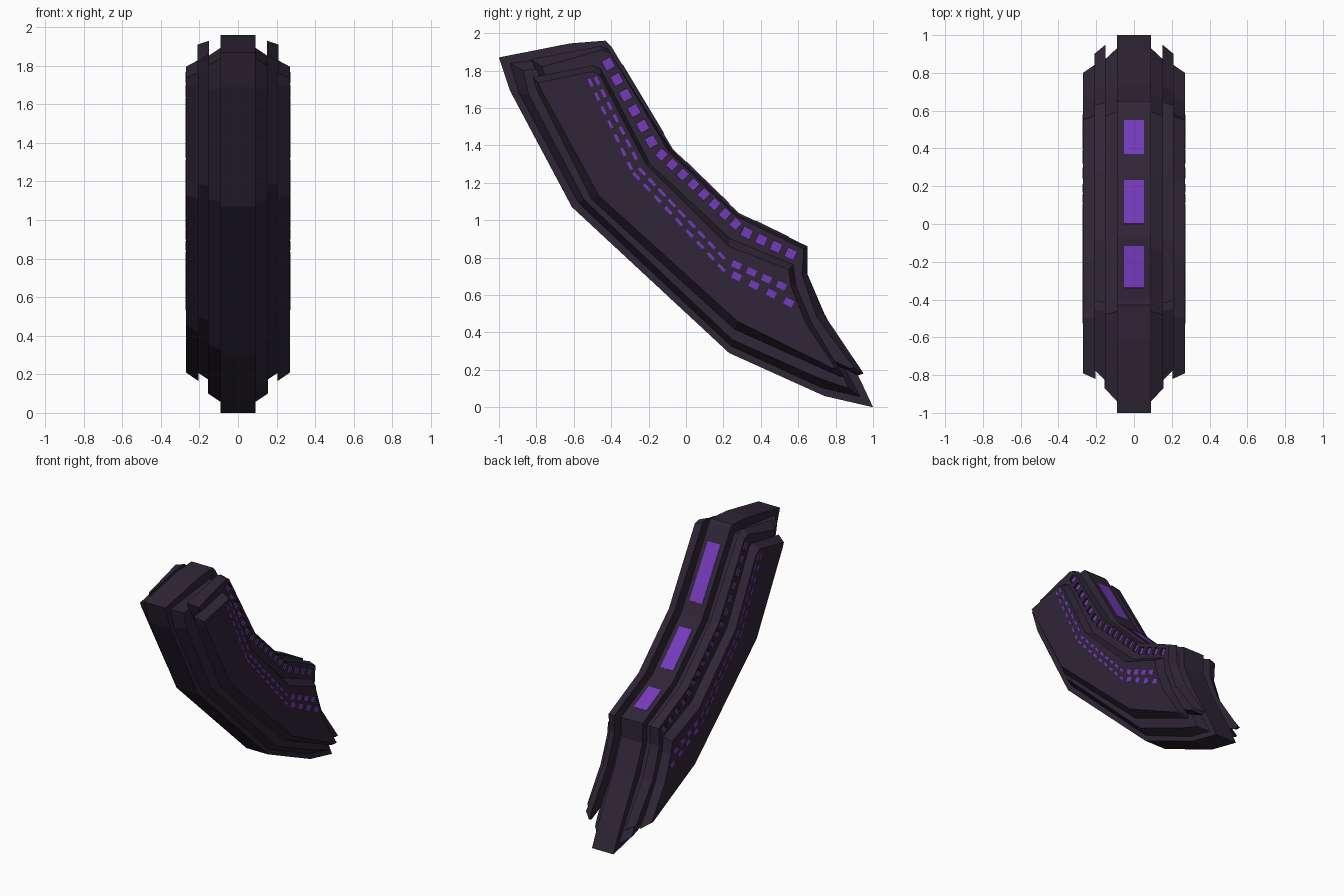
import bpy, bmesh
from mathutils import Vector as V

if "Cube" in bpy.data.objects:
    bpy.data.objects.remove(bpy.data.objects["Cube"])


def material(name, rgb):
    m = bpy.data.materials.new(name)
    m.diffuse_color = (*rgb, 1)
    m.use_nodes = True
    m.node_tree.nodes["Principled BSDF"].inputs["Base Color"].default_value = m.diffuse_color
    return m


HULL = material("dark plum hull", (0.029, 0.019, 0.038))
GLOW = material("violet light", (0.175, 0.043, 0.49))


def loft(bm, x0, a, x1, b):
    """Solid between side outline a at x0 and outline b at x1 (y, z points)."""
    r0 = [bm.verts.new((x0, *p)) for p in a]
    r1 = [bm.verts.new((x1, *p)) for p in b]
    bm.faces.new(r0)
    bm.faces.new(r1[::-1])
    n = len(a)
    for i in range(n):
        j = (i + 1) % n
        bm.faces.new((r0[j], r0[i], r1[i], r1[j]))


def finish(name, bm, mat, mirror=True):
    bmesh.ops.recalc_face_normals(bm, faces=bm.faces)
    me = bpy.data.meshes.new(name)
    bm.to_mesh(me)
    bm.free()
    me.materials.append(mat)
    ob = bpy.data.objects.new(name, me)
    bpy.context.collection.objects.link(ob)
    if mirror:
        ob.modifiers.new("mirror", 'MIRROR').use_mirror_merge = False
    return ob


def slab(name, x0, a, x1, b, mirror=True):
    bm = bmesh.new()
    loft(bm, x0, a, x1, b)
    return finish(name, bm, HULL, mirror)


def boxes(name, rows, x0, x1, mat):
    """Rows of panes: (start centre, end centre, count, length, width)."""
    bm = bmesh.new()
    for p, q, n, length, width in rows:
        p, q = V(p), V(q)
        d = (q - p).normalized()
        u, w = d * length / 2, V((-d.y, d.x)) * width / 2
        for i in range(n):
            c = p.lerp(q, i / (n - 1))
            quad = [c - u - w, c + u - w, c + u + w, c - u + w]
            loft(bm, x0, quad, x1, quad)
    return finish(name, bm, mat, mat is GLOW)


# Central spine, full side outline
core = [(-1, 1.87), (-.62, 1.945), (-.43, 1.96), (-.40, 1.93), (-.07, 1.38),
        (.28, 1.04), (.65, .86), (.65, .71), (.74, .5), (.93, .15), (1, 0),
        (.74, .06), (.23, .29), (-.61, 1.07), (-.94, 1.69)]
slab("central_spine", -.09, core, .09, core, False)

# Sloped groove floor beside the spine
slab("groove_layer", .08,
     [(-.95, 1.845), (-.46, 1.90), (-.44, 1.88), (-.12, 1.34), (.25, 1.0),
      (.60, .83), (.60, .70), (.69, .48), (.88, .16), (.94, .05),
      (.72, .10), (.24, .32), (-.58, 1.09), (-.90, 1.68)], .155,
     [(-.87, 1.80), (-.48, 1.85), (-.46, 1.83), (-.15, 1.31), (.23, .96),
      (.57, .80), (.57, .68), (.66, .46), (.84, .17), (.87, .10),
      (.70, .16), (.25, .36), (-.545, 1.11), (-.84, 1.67)])

# Raised side ridge carrying the recessed windows
ridge = slab("side_ridge", .15,
             [(-.83, 1.86), (-.46, 1.93), (-.42, 1.92), (-.08, 1.378),
              (.275, 1.03), (.645, .855), (.645, .72), (.735, .5), (.95, .18),
              (.92, .17), (.26, .48), (-.46, 1.18), (-.77, 1.74)], .21,
             [(-.77, 1.82), (-.45, 1.91), (-.405, 1.895), (-.095, 1.37),
              (.27, 1.02), (.63, .845), (.62, .71), (.70, .48), (.90, .21),
              (.87, .21), (.27, .50), (-.45, 1.19), (-.75, 1.76)])
ridge.modifiers.clear()
big = [((-.415, 1.835), (-.185, 1.42), 6, .055, .05),
       ((-.13, 1.35), (.265, .98), 8, .045, .05),
       ((.325, .932), (.56, .82), 4, .052, .05)]
cutter = boxes("window_cutter", big, .19, .23, HULL)
cutter.hide_render = True
cutter.hide_viewport = True
cut = ridge.modifiers.new("windows", 'BOOLEAN')
cut.operation, cut.solver, cut.object = 'DIFFERENCE', 'EXACT', cutter
ridge.modifiers.new("mirror", 'MIRROR').use_mirror_merge = False
boxes("ridge_windows", big, .188, .193, GLOW)

# Outer flat side plate with bevelled rim
slab("side_plate", .205,
     [(-.82, 1.765), (-.49, 1.83), (-.455, 1.81), (-.19, 1.30), (.235, .905),
      (.575, .765), (.59, .65), (.67, .46), (.845, .165), (.82, .165),
      (.26, .415), (-.505, 1.11), (-.80, 1.70)], .27,
     [(-.79, 1.735), (-.50, 1.795), (-.46, 1.775), (-.215, 1.30), (.23, .86),
      (.55, .735), (.56, .65), (.64, .45), (.80, .21), (.78, .21),
      (.275, .46), (-.465, 1.13), (-.77, 1.69)])

# Two rows of small window plates on the outer side
boxes("side_windows",
      [((-.475, 1.745), (-.275, 1.345), 7, .045, .016),
       ((-.51, 1.735), (-.30, 1.29), 7, .045, .016),
       ((-.235, 1.26), (.19, .81), 9, .05, .016),
       ((-.265, 1.235), (.19, .745), 9, .05, .016),
       ((.27, .76), (.51, .65), 4, .05, .035),
       ((.27, .70), (.55, .56), 4, .05, .035)], .265, .272, GLOW)

# Three long light panels on the inner curve of the spine
bm = bmesh.new()
for k, (y0, y1) in zip((3, 4, 5), ((-.34, -.12), (0, .23), (.37, .55))):
    p, q = V(core[k]), V(core[k + 1])
    d = (q - p).normalized()
    up = V((-d.y, d.x)) * .003
    a, b = (p.lerp(q, (y - p.x) / (q.x - p.x)) for y in (y0, y1))
    quad = [a - up, b - up, b + up, a + up]
    loft(bm, -.054, quad, .054, quad)
finish("spine_lights", bm, GLOW, False)
